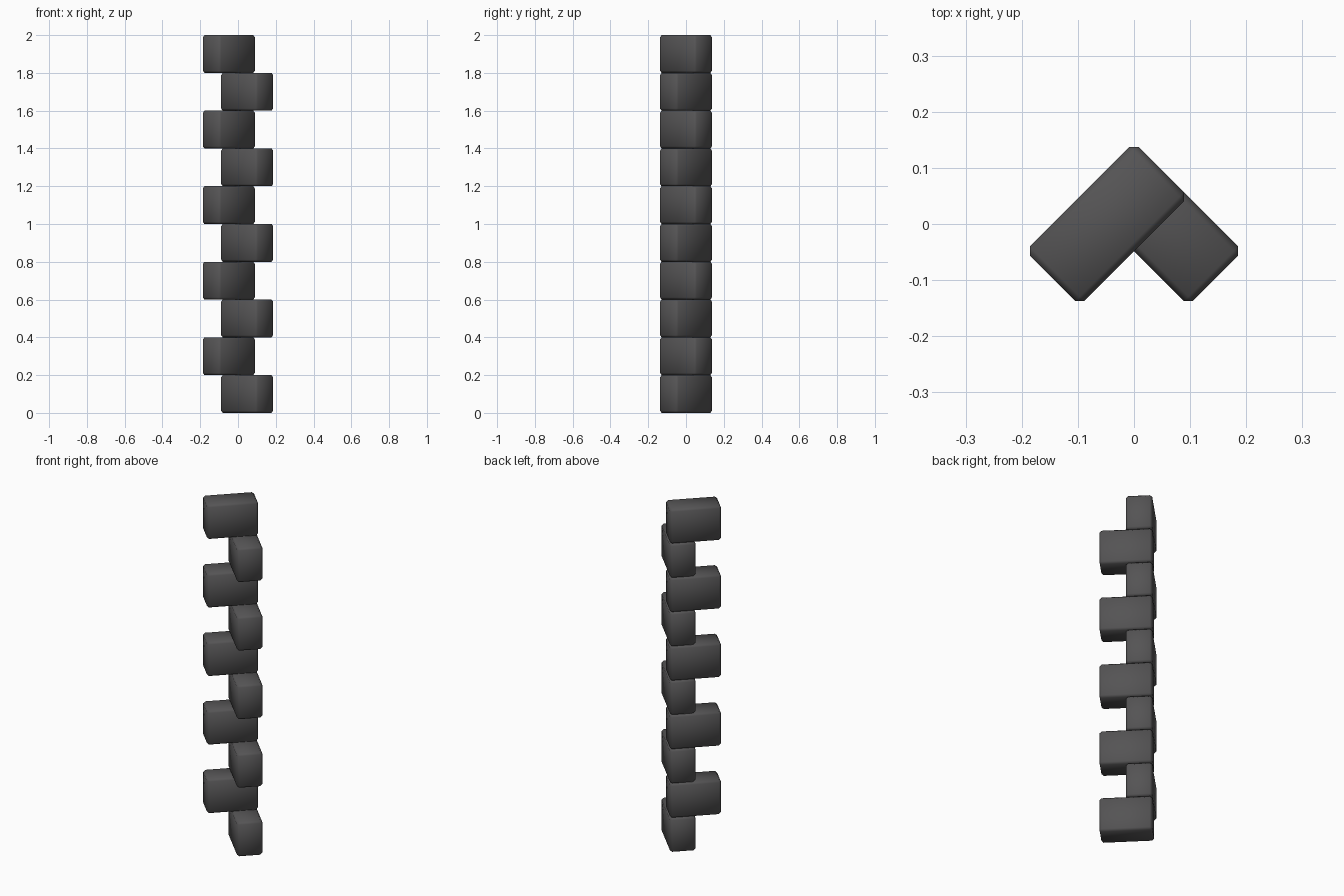
import bpy
import bmesh
from math import radians, sqrt
from mathutils import Matrix, Vector

if "Cube" in bpy.data.objects:
    bpy.data.objects.remove(bpy.data.objects["Cube"])

W, H, COUNT, BEVEL = 0.137, 0.2, 10, 0.0113
CORNER = 0.75 * W          # distance of the shared corner from the axis

mat = bpy.data.materials.new("dark_stone")
mat.diffuse_color = (0.09, 0.088, 0.09, 1)
mat.use_nodes = True
mat.node_tree.nodes["Principled BSDF"].inputs["Base Color"].default_value = mat.diffuse_color


def block(name, level, side):
    """One bevelled 2:1 block turned 45 degrees, pointing left (-1) or right (1)."""
    bm = bmesh.new()
    bmesh.ops.create_cube(bm, size=1)
    bmesh.ops.scale(bm, vec=(2 * W, W, H), verts=bm.verts)
    bmesh.ops.bevel(bm, geom=bm.edges[:], offset=BEVEL, segments=1,
                    profile=0.5, affect='EDGES')
    for f in bm.faces:
        f.smooth = True
    mesh = bpy.data.meshes.new(name)
    bm.to_mesh(mesh)
    bm.free()
    mesh.materials.append(mat)
    ob = bpy.data.objects.new(name, mesh)
    bpy.context.collection.objects.link(ob)
    # centre in the block's own turned frame, then into world space
    u, v = CORNER - W, CORNER - W / 2
    ob.location = Vector((-side * (u - v) / sqrt(2), (u + v) / sqrt(2), (level + 0.5) * H))
    ob.rotation_euler.z = radians(-45 * side)


# Column of alternating blocks, bottom one pointing right
for i in range(COUNT):
    block(f"column_block_{i + 1}", i, 1 if i % 2 == 0 else -1)
